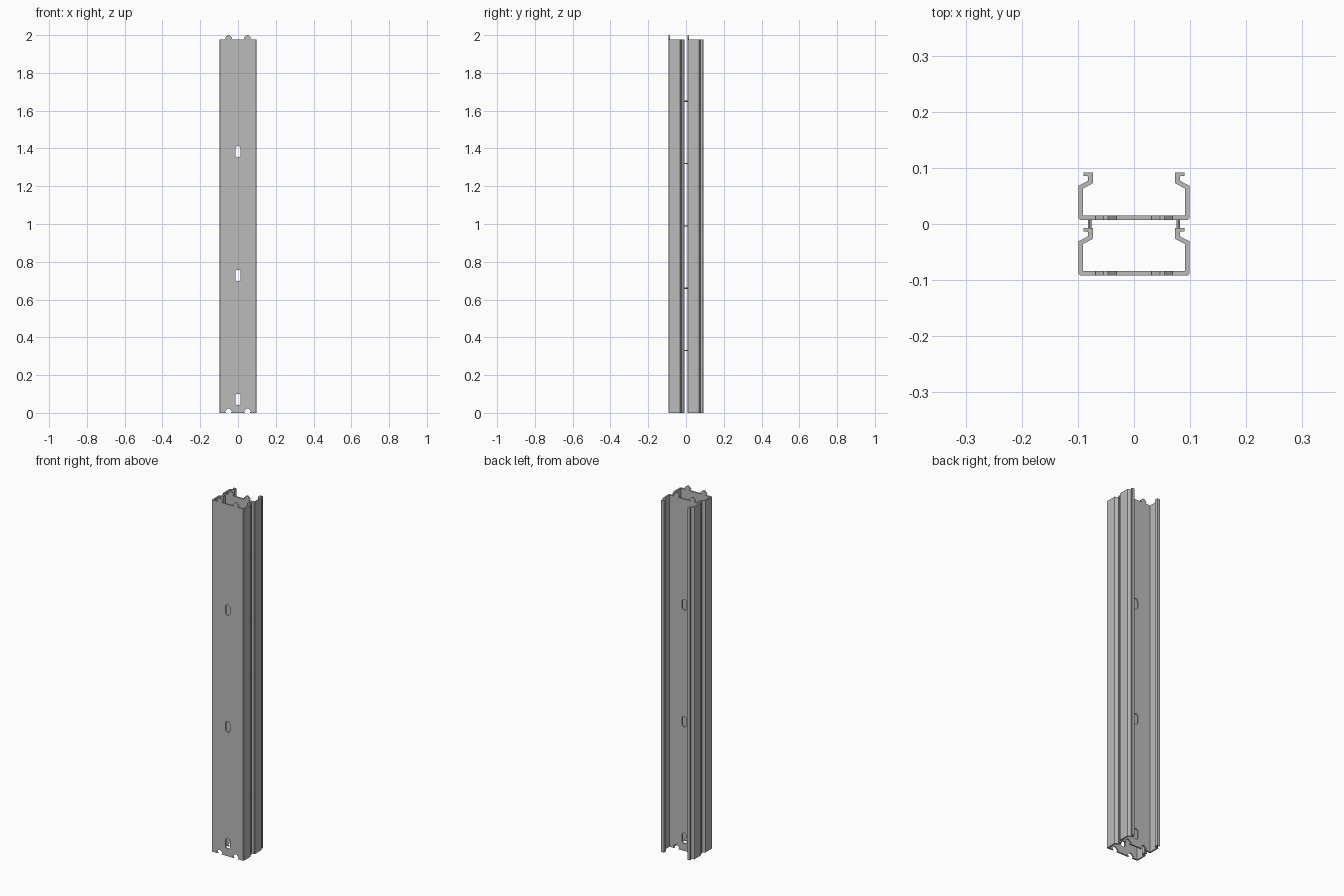
import bpy
import math

if "Cube" in bpy.data.objects:
    bpy.data.objects.remove(bpy.data.objects["Cube"])

HEIGHT = 1.977          # body height, without the tabs
THICK = 0.008           # sheet thickness
HALF = 0.099            # half width of a channel
FRONT_Y, BACK_Y = -0.092, 0.007
DEPTH = 0.085

steel = bpy.data.materials.new("steel_grey")
steel.use_nodes = True
colour = (0.5, 0.5, 0.5, 1)
steel.diffuse_color = colour
steel.node_tree.nodes["Principled BSDF"].inputs["Base Color"].default_value = colour


def plate(name, outlines, depth, location, rotation=(0, 0, 0)):
    """Filled outlines (inner ones are holes) extruded to a solid mesh."""
    curve = bpy.data.curves.new(name, 'CURVE')
    curve.dimensions = '2D'
    curve.fill_mode = 'BOTH'
    curve.extrude = depth / 2
    for outline in outlines:
        spline = curve.splines.new('POLY')
        spline.points.add(len(outline) - 1)
        for point, (x, y) in zip(spline.points, outline):
            point.co = (x, y, 0, 1)
        spline.use_cyclic_u = True
    source = bpy.data.objects.new(name + "_outline", curve)
    bpy.context.collection.objects.link(source)
    mesh = bpy.data.meshes.new_from_object(
        source.evaluated_get(bpy.context.evaluated_depsgraph_get()))
    bpy.data.objects.remove(source)
    mesh.materials.clear()
    mesh.materials.append(steel)
    for face in mesh.polygons:
        face.use_smooth = False
        face.material_index = 0
    obj = bpy.data.objects.new(name, mesh)
    obj.location = location
    obj.rotation_euler = rotation
    bpy.context.collection.objects.link(obj)
    return obj


def slot(z, width=0.028, height=0.06, steps=10):
    """Upright rounded slot outline."""
    r, straight = width / 2, height / 2 - width / 2
    points = []
    for end in (0, 1):
        for i in range(steps + 1):
            a = math.pi * (end + i / steps)
            points.append((r * math.cos(a),
                           z + r * math.sin(a) + straight * (1 - 2 * end)))
    return points


# Interlocking tab: narrow neck, wide shoulder, small blunt tip
TAB = [(-0.012, 0), (-0.019, 0.009), (-0.004, 0.023),
       (0.004, 0.023), (0.019, 0.009), (0.012, 0)]


def edge(z):
    return [(cx + x, z + y) for cx in (-0.05, 0.05) for x, y in TAB]


# Web outline: notches along the bottom, matching tabs along the top
inner = HALF - THICK
web = ([(-inner, 0)] + edge(0) + [(inner, 0), (inner, HEIGHT)]
       + edge(HEIGHT)[::-1] + [(-inner, HEIGHT)])
slots = [slot(0.071 + 0.656 * i) for i in range(3)]

# Side wall section: wall, inward bend, lip with an outward hook
wall = [(inner, 0), (0.096, 0), (HALF, 0.003), (HALF, 0.061), (0.082, 0.070),
        (0.082, 0.078), (0.090, 0.079), (0.090, DEPTH), (0.073, DEPTH),
        (0.073, 0.066), (inner, 0.056)]

for place, y in (("front", FRONT_Y), ("back", BACK_Y)):
    plate(place + "_channel_web", [web] + slots, THICK,
          (0, y + THICK / 2, 0), (math.pi / 2, 0, 0))
    for side, s in (("left", 1), ("right", -1)):
        plate(f"{place}_channel_{side}_wall", [[(s * px, py) for px, py in wall]],
              HEIGHT, (0, y, HEIGHT / 2))

# Small spot joints bridging the gap between the channels
gap = BACK_Y - (FRONT_Y + DEPTH)
for side, s in (("left", 1), ("right", -1)):
    for i in range(1, 6):
        bpy.ops.mesh.primitive_cylinder_add(
            vertices=12, radius=0.003, depth=gap + 0.002,
            location=(s * 0.079, BACK_Y - gap / 2, 0.33 * i),
            rotation=(math.pi / 2, 0, 0))
        joint = bpy.context.object
        joint.name = f"{side}_spot_joint_{i}"
        joint.data.materials.append(steel)
        bpy.ops.object.shade_smooth_by_angle()
